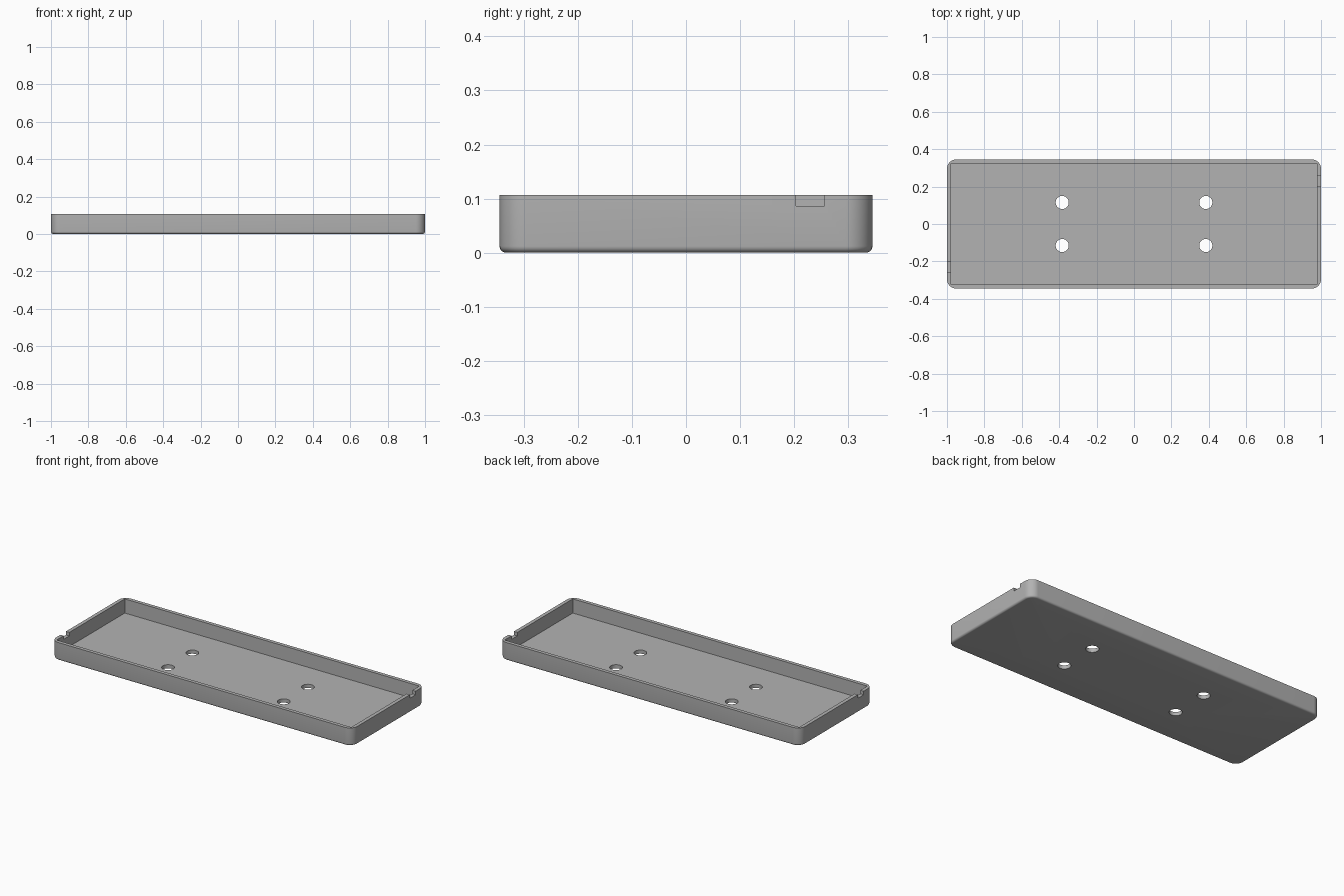
import bpy, bmesh, math
from mathutils import Matrix

cube = bpy.data.objects.get("Cube")
if cube:
    bpy.data.objects.remove(cube, do_unlink=True)

LENGTH, DEPTH, HEIGHT = 2.0, 0.69, 0.107
WALL, FLOOR = 0.022, 0.022
CORNER, FILLET = 0.05, 0.012

grey = bpy.data.materials.new("plain grey")
grey.use_nodes = True
colour = (0.45, 0.45, 0.45, 1)
grey.diffuse_color = colour
grey.node_tree.nodes["Principled BSDF"].inputs["Base Color"].default_value = colour


def make_object(name, bm):
    mesh = bpy.data.meshes.new(name)
    bm.to_mesh(mesh)
    bm.free()
    mesh.materials.append(grey)
    obj = bpy.data.objects.new(name, mesh)
    bpy.context.collection.objects.link(obj)
    return obj


def box(size, centre):
    bm = bmesh.new()
    matrix = Matrix.Translation(centre) @ Matrix.Diagonal((*size, 1))
    bmesh.ops.create_cube(bm, size=1, matrix=matrix)
    return bm


# Outer shell: rounded upright corners, then a small fillet round the base
shell = box((LENGTH, DEPTH, HEIGHT), (0, 0, HEIGHT / 2))
upright = [e for e in shell.edges if abs(e.verts[0].co.z - e.verts[1].co.z) > HEIGHT / 2]
bmesh.ops.bevel(shell, geom=upright, offset=CORNER, segments=10, profile=0.5, affect='EDGES')
base = [e for e in shell.edges if all(v.co.z < 0.001 for v in e.verts)]
bmesh.ops.bevel(shell, geom=base, offset=FILLET, segments=5, profile=0.5, affect='EDGES')
tray = make_object("tray", shell)

# Cavity with square inner corners
cutters = [make_object("cavity_cutter", box(
    (LENGTH - 2 * WALL, DEPTH - 2 * WALL, HEIGHT), (0, 0, FLOOR + HEIGHT / 2)))]

# One rim notch in each end wall, diagonally opposite
for side in (-1, 1):
    cutters.append(make_object("notch_cutter", box(
        (0.1, 0.053, 0.06), (side * LENGTH / 2, side * 0.23, 0.086 + 0.03))))

# Four round screw holes through the floor
for x in (-0.384, 0.384):
    for y in (-0.115, 0.115):
        bm = bmesh.new()
        bmesh.ops.create_cone(bm, cap_ends=True, segments=40, radius1=0.035, radius2=0.035,
                              depth=0.1, matrix=Matrix.Translation((x, y, 0.01)))
        cutters.append(make_object("hole_cutter", bm))

# Cut the openings
bpy.context.view_layer.objects.active = tray
for cutter in cutters:
    cutter.hide_render = True
    cut = tray.modifiers.new("cut", 'BOOLEAN')
    cut.operation, cut.solver, cut.object = 'DIFFERENCE', 'EXACT', cutter
    bpy.ops.object.modifier_apply(modifier=cut.name)
    bpy.data.objects.remove(cutter, do_unlink=True)

# Smooth curved surfaces, keep crisp edges
bpy.ops.object.select_all(action='DESELECT')
tray.select_set(True)
bpy.ops.object.shade_smooth_by_angle(angle=math.radians(30))
